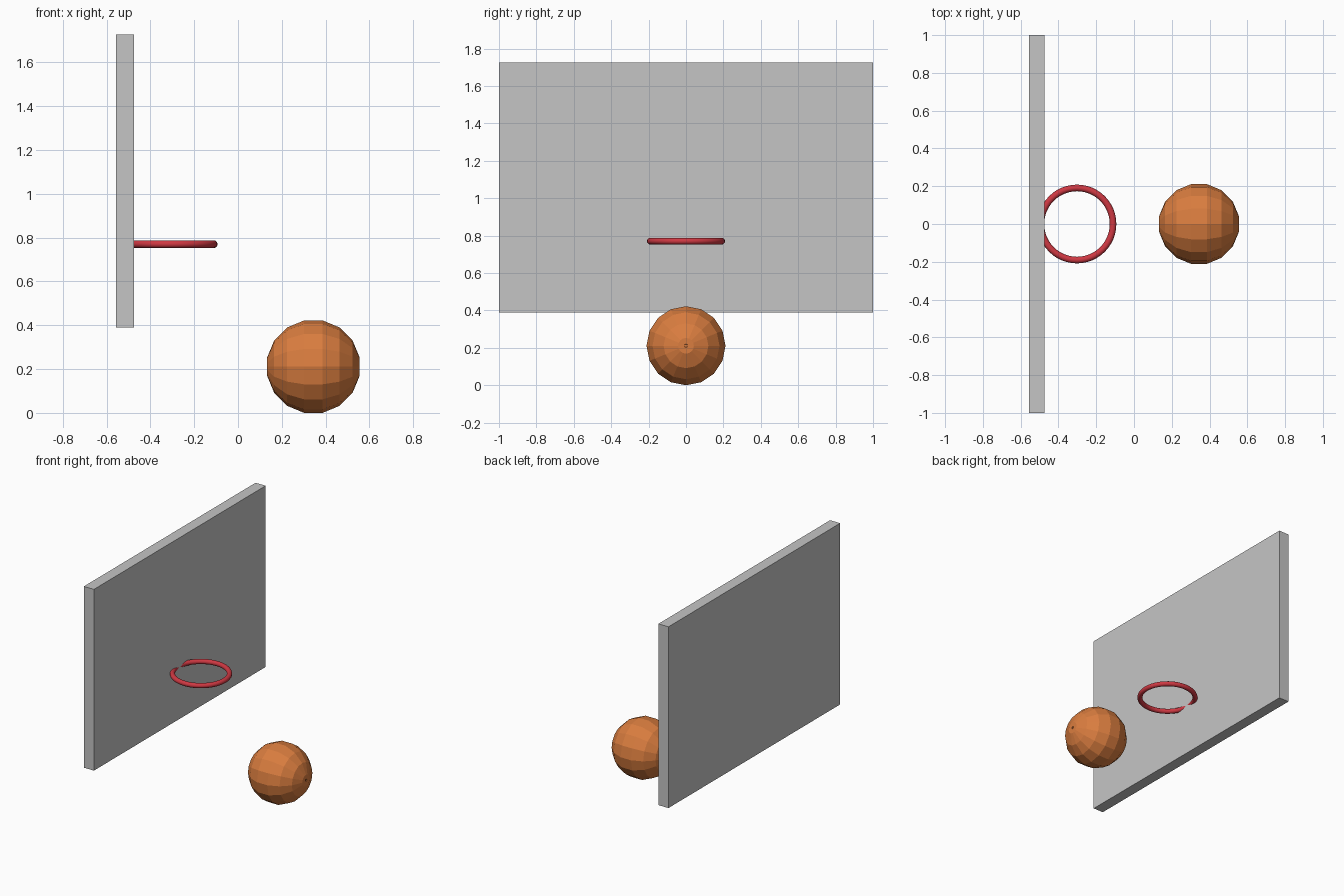
import bpy, bmesh, math

if "Cube" in bpy.data.objects:
    bpy.data.objects.remove(bpy.data.objects["Cube"])


def material(name, rgb):
    m = bpy.data.materials.new(name)
    m.diffuse_color = (*rgb, 1)
    m.use_nodes = True
    m.node_tree.nodes["Principled BSDF"].inputs["Base Color"].default_value = m.diffuse_color
    return m


grey = material("board grey", (0.56, 0.56, 0.56))
red = material("rim red", (0.62, 0.04, 0.055))
orange = material("ball orange", (0.70, 0.205, 0.05))

# Backboard: a plain upright slab
bpy.ops.mesh.primitive_cube_add(size=1, location=(-0.516, 0, 1.058))
board = bpy.context.object
board.name = "backboard"
board.scale = (0.082, 2.0, 1.336)
bpy.ops.object.transform_apply(location=False, rotation=False, scale=True)
board.data.materials.append(grey)

# Rim: smooth ring whose back edge sinks into the board
bpy.ops.mesh.primitive_torus_add(major_radius=0.191, minor_radius=0.0175,
                                 major_segments=48, minor_segments=16,
                                 location=(-0.302, 0, 0.77))
rim = bpy.context.object
rim.name = "rim"
rim.data.materials.append(red)
bpy.ops.object.shade_smooth()

# Ball: faceted, turned about the x axis, flat band round the middle
SIDES = 16
HALF = 0.211                      # half height of the ball
STEP = 2 * math.pi / SIDES
RADIUS = HALF / math.cos(STEP / 2)
bm = bmesh.new()
rings = []
for i in range(SIDES // 2):
    a = STEP * (i + 0.5)
    x, r = RADIUS * math.cos(a), RADIUS * math.sin(a)
    rings.append([bm.verts.new((x, r * math.cos(STEP * k), r * math.sin(STEP * k)))
                  for k in range(SIDES)])
for lower, upper in zip(rings, rings[1:]):
    for k in range(SIDES):
        n = (k + 1) % SIDES
        bm.faces.new((lower[k], upper[k], upper[n], lower[n]))
caps = [bm.faces.new(rings[0]), bm.faces.new(rings[-1])]
bmesh.ops.recalc_face_normals(bm, faces=bm.faces)

# Tiny valve dimple in the middle of each cap
for cap in caps:
    bmesh.ops.inset_region(bm, faces=[cap], thickness=0.033)
    bmesh.ops.inset_region(bm, faces=[cap], thickness=0.001, depth=-0.006)

mesh = bpy.data.meshes.new("ball")
bm.to_mesh(mesh)
bm.free()
mesh.materials.append(orange)
ball = bpy.data.objects.new("ball", mesh)
ball.location = (0.344, 0, HALF)
bpy.context.collection.objects.link(ball)
